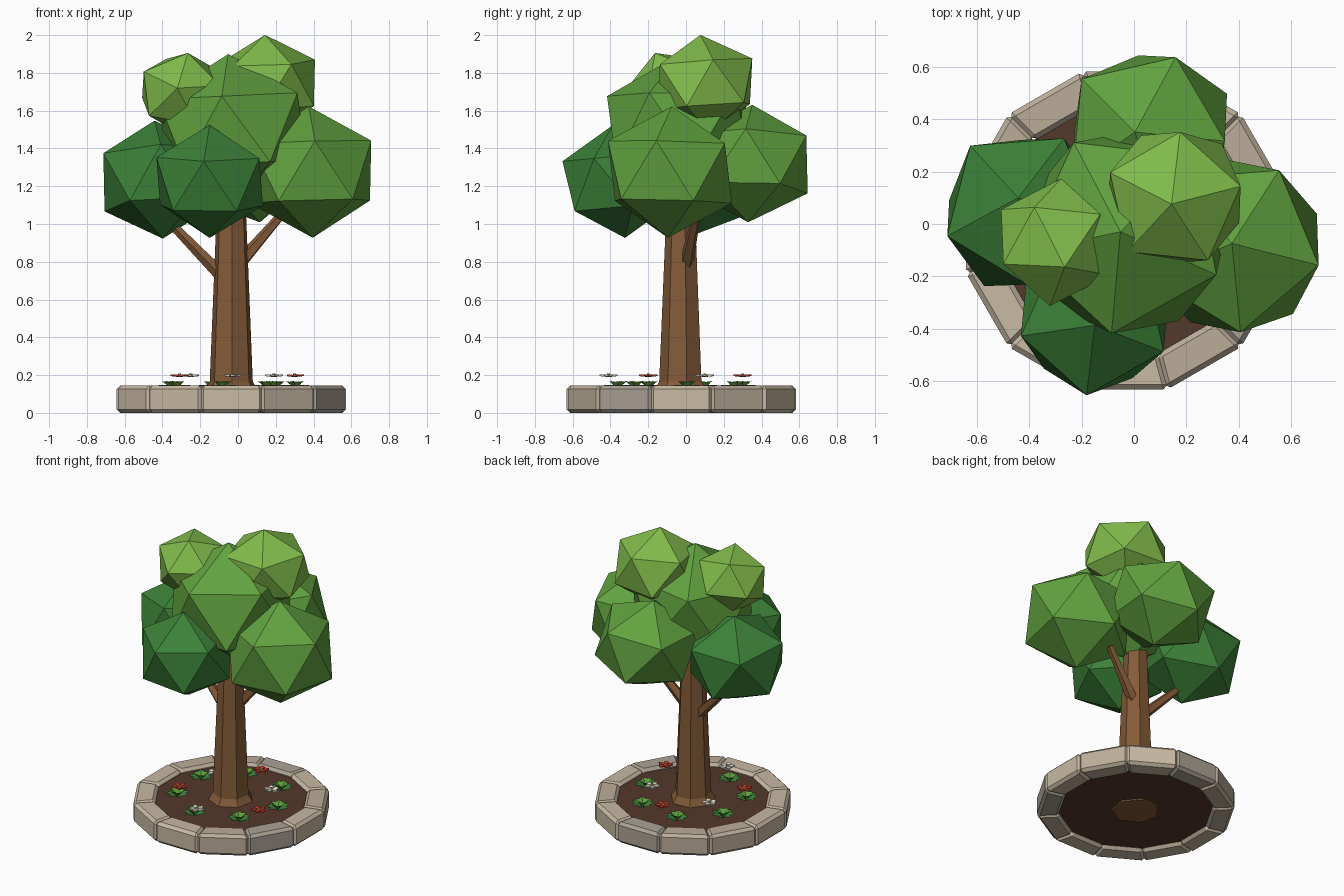
import bpy, bmesh, math, random
from mathutils import Vector, Matrix

if "Cube" in bpy.data.objects:
    bpy.data.objects.remove(bpy.data.objects["Cube"])

random.seed(4)
CX, CY = -0.035, -0.025          # planter and trunk axis


def material(name, rgb):
    m = bpy.data.materials.new(name)
    m.diffuse_color = (*rgb, 1)
    m.use_nodes = True
    m.node_tree.nodes["Principled BSDF"].inputs["Base Color"].default_value = m.diffuse_color
    return m


BARK = material("bark", (0.23, 0.105, 0.04))
SOIL = material("soil", (0.09, 0.04, 0.025))
STONES = [material("stone_" + n, c) for n, c in (
    ("light", (0.58, 0.49, 0.37)), ("mid", (0.50, 0.42, 0.32)), ("grey", (0.41, 0.36, 0.30)))]
DARK = material("leaf_dark", (0.045, 0.22, 0.04))
MID = material("leaf_mid", (0.12, 0.36, 0.05))
LIGHT = material("leaf_light", (0.22, 0.50, 0.07))
RED = material("petal_red", (0.65, 0.05, 0.03))
WHITE = material("petal_white", (0.8, 0.78, 0.72))
YELLOW = material("flower_centre", (0.8, 0.5, 0.08))


def finish(bm, name, *mats):
    bmesh.ops.recalc_face_normals(bm, faces=bm.faces)
    me = bpy.data.meshes.new(name)
    bm.to_mesh(me)
    bm.free()
    for m in mats:
        me.materials.append(m)
    ob = bpy.data.objects.new(name, me)
    bpy.context.collection.objects.link(ob)
    return ob


def loft(name, path, radii, sides, mat, turn=0.0):
    """Capped tube through the path points with one radius per point."""
    bm = bmesh.new()
    path = [Vector(p) for p in path]
    rot = (path[-1] - path[0]).to_track_quat('Z', 'Y')
    rings = []
    for p, r in zip(path, radii):
        rings.append([bm.verts.new(p + rot @ Vector((
            r * math.cos(turn + math.tau * i / sides),
            r * math.sin(turn + math.tau * i / sides), 0))) for i in range(sides)])
    for a, b in zip(rings, rings[1:]):
        for i in range(sides):
            j = (i + 1) % sides
            bm.faces.new((a[i], a[j], b[j], b[i]))
    bm.faces.new(rings[0][::-1])
    bm.faces.new(rings[-1])
    return finish(bm, name, mat)


def frame(a, b):
    """Rotation frame with its first axis on a, second axis toward b."""
    a = Vector(a).normalized()
    b = Vector(b)
    b = (b - a * b.dot(a)).normalized()
    return Matrix((a, b, a.cross(b))).transposed()


def blob(name, centre, wide, tall, first, second, mat):
    """20-sided foliage clump, turned so two adjacent corners face first and second."""
    bm = bmesh.new()
    bmesh.ops.create_icosphere(bm, subdivisions=1, radius=1)
    top = max(bm.verts, key=lambda v: v.co.z)
    near = top.link_edges[0].other_vert(top)
    rot = frame(first, second) @ frame(top.co, near.co).transposed()
    for v in bm.verts:
        v.co = Matrix.Diagonal((wide, wide, tall)) @ (rot @ v.co) + Vector(centre)
    return finish(bm, name, mat)


# Planter: twelve bevelled wedge stones
for k in range(12):
    bm = bmesh.new()
    vs = []
    for z in (0.0, 0.145):
        for d, side in ((0.47, -1), (0.607, -1), (0.607, 1), (0.47, 1)):
            vs.append(bm.verts.new((d, side * (d * math.tan(math.pi / 12) + 0.004), z)))
    for f in ((3, 2, 1, 0), (4, 5, 6, 7), (0, 1, 5, 4), (1, 2, 6, 5), (2, 3, 7, 6), (3, 0, 4, 7)):
        bm.faces.new([vs[i] for i in f])
    bmesh.ops.bevel(bm, geom=bm.edges[:], offset=0.019, segments=1, affect='EDGES')
    bm.transform(Matrix.Translation((CX, CY, 0)) @ Matrix.Rotation(math.tau * k / 12, 4, 'Z'))
    finish(bm, f"planter_stone_{k + 1}", random.choice(STONES))

# Soil bed
loft("soil", [(CX, CY, 0.02), (CX, CY, 0.12)], [0.49, 0.49], 24, SOIL)

# Trunk with flared foot, and two branches
loft("trunk", [(CX, CY, z) for z in (0.01, 0.12, 0.165, 1.3)],
     [0.15, 0.145, 0.117, 0.07], 7, BARK, turn=-0.2)
loft("branch_left", [(-0.06, -0.02, 0.70), (-0.40, 0.03, 1.05)], [0.038, 0.022], 5, BARK)
loft("branch_right", [(0.0, 0.0, 0.78), (0.25, 0.06, 1.07)], [0.038, 0.022], 5, BARK)

# Foliage clumps
blob("foliage_left", (-0.42, 0.045, 1.235), 0.342, 0.317, (-0.02, 0.05, 0.305), (-0.28, -0.085, 0.155), DARK)
blob("foliage_front", (-0.15, -0.355, 1.225), 0.322, 0.30, (0, -0.03, 0.3), (-0.03, -0.285, 0.115), DARK)
blob("foliage_right", (0.385, -0.085, 1.275), 0.374, 0.348, (-0.01, 0.01, 0.345), (0.31, -0.07, 0.17), MID)
blob("foliage_back", (0.06, 0.34, 1.32), 0.355, 0.315, (-0.05, 0.01, 0.31), (0.09, 0.28, 0.18), MID)
blob("foliage_centre", (-0.03, -0.03, 1.5), 0.437, 0.40, (-0.02, 0, 0.4), (0.36, -0.17, 0.17), MID)
blob("foliage_top_left", (-0.30, -0.07, 1.70), 0.245, 0.225, (-0.02, -0.23, 0.02), (0.04, 0, 0.2), LIGHT)
blob("foliage_top_right", (0.155, 0.10, 1.74), 0.295, 0.262, (-0.01, -0.02, 0.25), (0.26, 0.05, 0.09), LIGHT)

# Seven leafy rosettes, each with a low outer and a steep inner tier of folded leaves
for k in range(7):
    ang = math.radians(5) + math.tau * k / 7
    px, py = CX + 0.34 * math.cos(ang), CY + 0.34 * math.sin(ang)
    bm = bmesh.new()
    for tier, (n, length, rise, width) in enumerate(((7, 0.078, 0.03, 0.032), (5, 0.05, 0.05, 0.026))):
        for i in range(n):
            rot = Matrix.Rotation(ang + math.tau * (i + 0.5 * tier) / n, 3, 'Z')
            base, left, tip, right, mid = [
                bm.verts.new(rot @ Vector(c) + Vector((px, py, 0.118))) for c in (
                    (0, 0, 0), (length * 0.5, width, rise * 0.9), (length, 0, rise),
                    (length * 0.5, -width, rise * 0.9), (length * 0.5, 0, rise * 0.6))]
            for a, b in ((base, left), (left, tip), (tip, right), (right, base)):
                bm.faces.new((a, b, mid)).material_index = tier
    finish(bm, f"rosette_{k + 1}", DARK, MID)

# Six flowers: five flat petals and a raised centre
spots = [(0.30, -0.20), (0.19, 0.10), (-0.03, 0.30), (-0.25, 0.10), (-0.31, -0.20), (-0.03, -0.41)]
for k, (x, y) in enumerate(spots):
    bm = bmesh.new()
    for i in range(5):
        rot = Matrix.Rotation(math.tau * i / 5 + k, 3, 'Z')
        outline = ((0.004, 0, 0), (0.03, -0.018, 0.003), (0.05, 0, 0.005), (0.03, 0.018, 0.003))
        low, high = [[bm.verts.new(rot @ Vector(c) + Vector((x, y, z))) for c in outline]
                     for z in (0.19, 0.199)]
        bm.faces.new(low[::-1])
        bm.faces.new(high)
        for j in range(4):
            bm.faces.new((low[j], low[j - 1], high[j - 1], high[j]))
    finish(bm, f"flower_petals_{k + 1}", WHITE if k % 2 else RED)
    loft(f"flower_centre_{k + 1}", [(x, y, 0.19), (x, y, 0.208)], [0.013, 0.008], 6, YELLOW)
